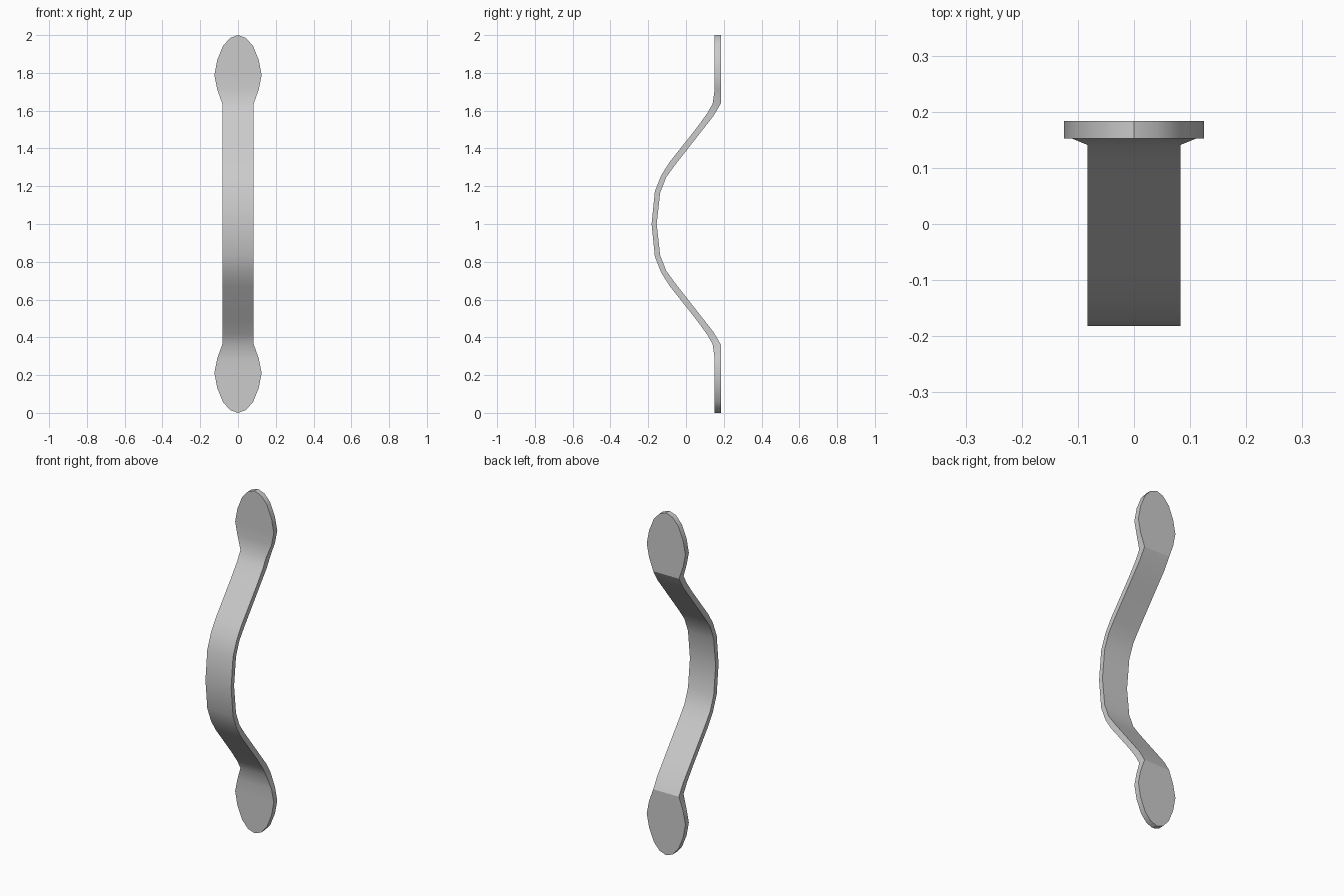
import bpy, bmesh, math

if "Cube" in bpy.data.objects:
    bpy.data.objects.remove(bpy.data.objects["Cube"])

# upper half stations: half width, front (y, z), back (y, z)
upper = [
    (.083, -.182, 1.0, -.155, 1.0),
    (.083, -.165, 1.172, -.137, 1.165),
    (.083, -.130, 1.26, -.105, 1.247),
    (.083, -.085, 1.33, -.058, 1.312),
    (.083, .055, 1.507, .079, 1.487),
    (.083, .112, 1.585, .145, 1.571),
    (.083, .141, 1.637, .184, 1.637),
    (.110, .152, 1.712, .184, 1.712),
    (.125, .152, 1.788, .184, 1.788),
    (.110, .152, 1.868, .184, 1.868),
    (.080, .152, 1.942, .184, 1.942),
    (.042, .152, 1.985, .184, 1.985),
    (.0, .152, 2.0, .184, 2.0),
]
# mirror about mid height for the lower half
lower = [(w, fy, 2 - fz, by, 2 - bz) for w, fy, fz, by, bz in upper[:0:-1]]

# pull handle: loft a four-point section through all stations
bm = bmesh.new()
rings = []
for w, fy, fz, by, bz in lower + upper:
    rings.append([bm.verts.new(p) for p in
                  ((-w, fy, fz), (w, fy, fz), (w, by, bz), (-w, by, bz))])
for a, b in zip(rings, rings[1:]):
    for i in range(4):
        j = (i + 1) % 4
        bm.faces.new((a[i], a[j], b[j], b[i]))
# close the pointed tips
bmesh.ops.remove_doubles(bm, verts=bm.verts[:], dist=1e-5)
bmesh.ops.recalc_face_normals(bm, faces=bm.faces[:])

mesh = bpy.data.meshes.new("pull_handle")
bm.to_mesh(mesh)
bm.free()
handle = bpy.data.objects.new("pull_handle", mesh)
bpy.context.collection.objects.link(handle)
bpy.context.view_layer.objects.active = handle
handle.select_set(True)
bpy.ops.object.shade_smooth_by_angle(angle=math.radians(30))
